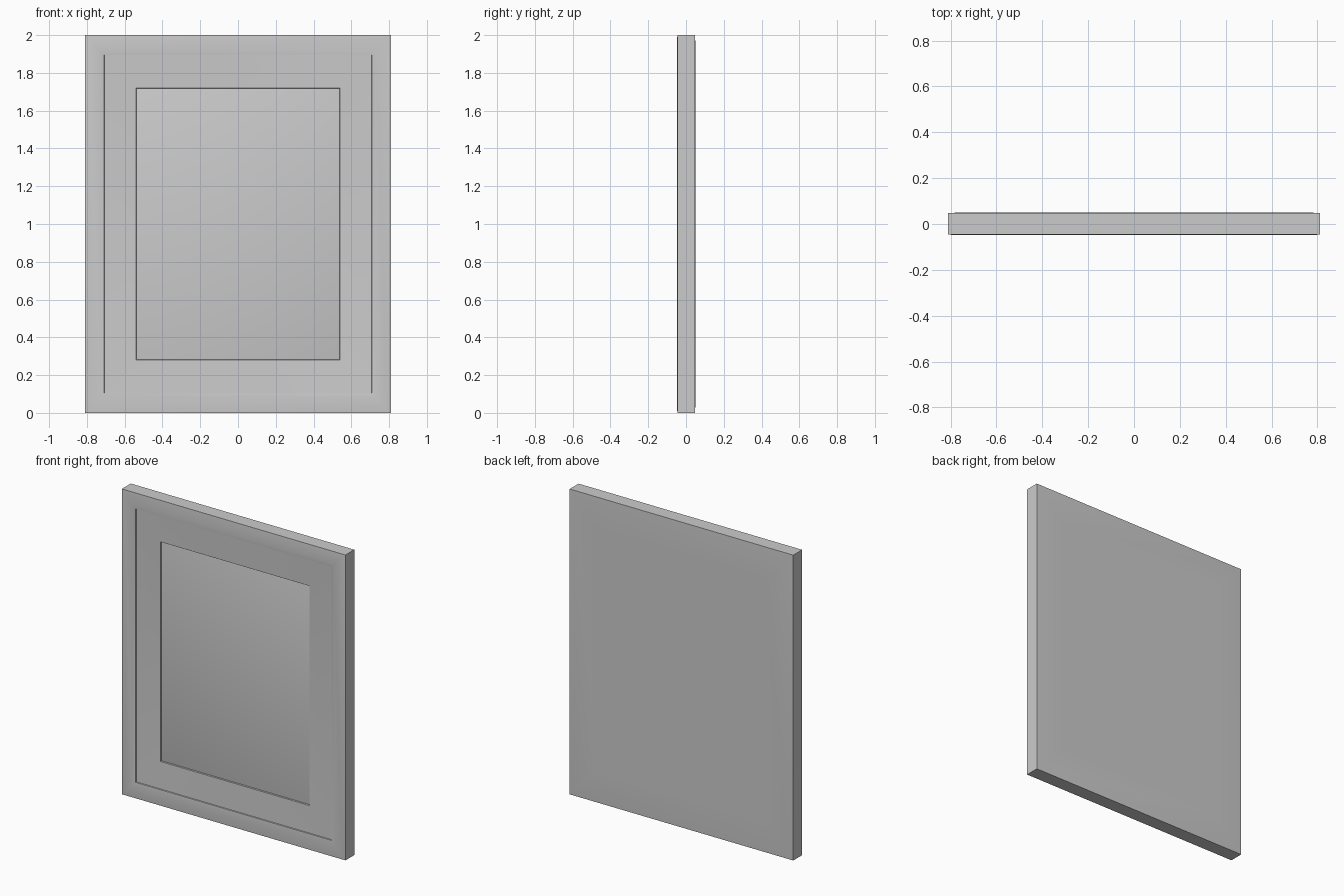
import bpy, bmesh, math

if "Cube" in bpy.data.objects:
    bpy.data.objects.remove(bpy.data.objects["Cube"])

gray = bpy.data.materials.new("plain gray")
gray.diffuse_color = (0.6, 0.6, 0.6, 1)
gray.use_nodes = True
gray.node_tree.nodes["Principled BSDF"].inputs["Base Color"].default_value = gray.diffuse_color

# Nested rectangles (inset from the outer edge, depth), back to front to picture
RINGS = [
    (0.20, 0.050),    # flat back panel
    (0.04, 0.050),    # back panel rim
    (0.0, 0.047),     # back edge
    (0.0, -0.045),    # front edge
    (0.02, -0.048),   # moulding crown, outer
    (0.08, -0.048),   # moulding crown, inner
    (0.10, -0.045),   # moulding inner edge
    (0.102, -0.040),  # mat outer edge
    (0.27, -0.030),   # mat opening, sloping inwards
    (0.272, -0.022),  # picture edge
    (0.278, -0.024),  # picture surface
]


def ring(bm, inset, y):
    # the border is slightly taller at top and bottom than at the sides
    w = 0.81 - inset
    dz = inset * 1.04
    return [bm.verts.new((x, y, z)) for x, z in
            ((-w, dz), (w, dz), (w, 2 - dz), (-w, 2 - dz))]


def build(name, rings):
    bm = bmesh.new()
    loops = [ring(bm, *r) for r in rings]
    for a, b in zip(loops, loops[1:]):
        for i in range(4):
            j = (i + 1) % 4
            bm.faces.new((a[i], a[j], b[j], b[i]))
    bm.faces.new(loops[0][::-1])
    bm.faces.new(loops[-1])
    bmesh.ops.recalc_face_normals(bm, faces=bm.faces)
    # Smooth shading with sharp edges kept
    for f in bm.faces:
        f.smooth = True
    for e in bm.edges:
        e.smooth = e.calc_face_angle(0) < math.radians(30)
    me = bpy.data.meshes.new(name)
    bm.to_mesh(me)
    bm.free()
    me.materials.append(gray)
    ob = bpy.data.objects.new(name, me)
    bpy.context.collection.objects.link(ob)


# Frame, mat and picture share one continuous stepped surface
build("picture_frame", RINGS)
